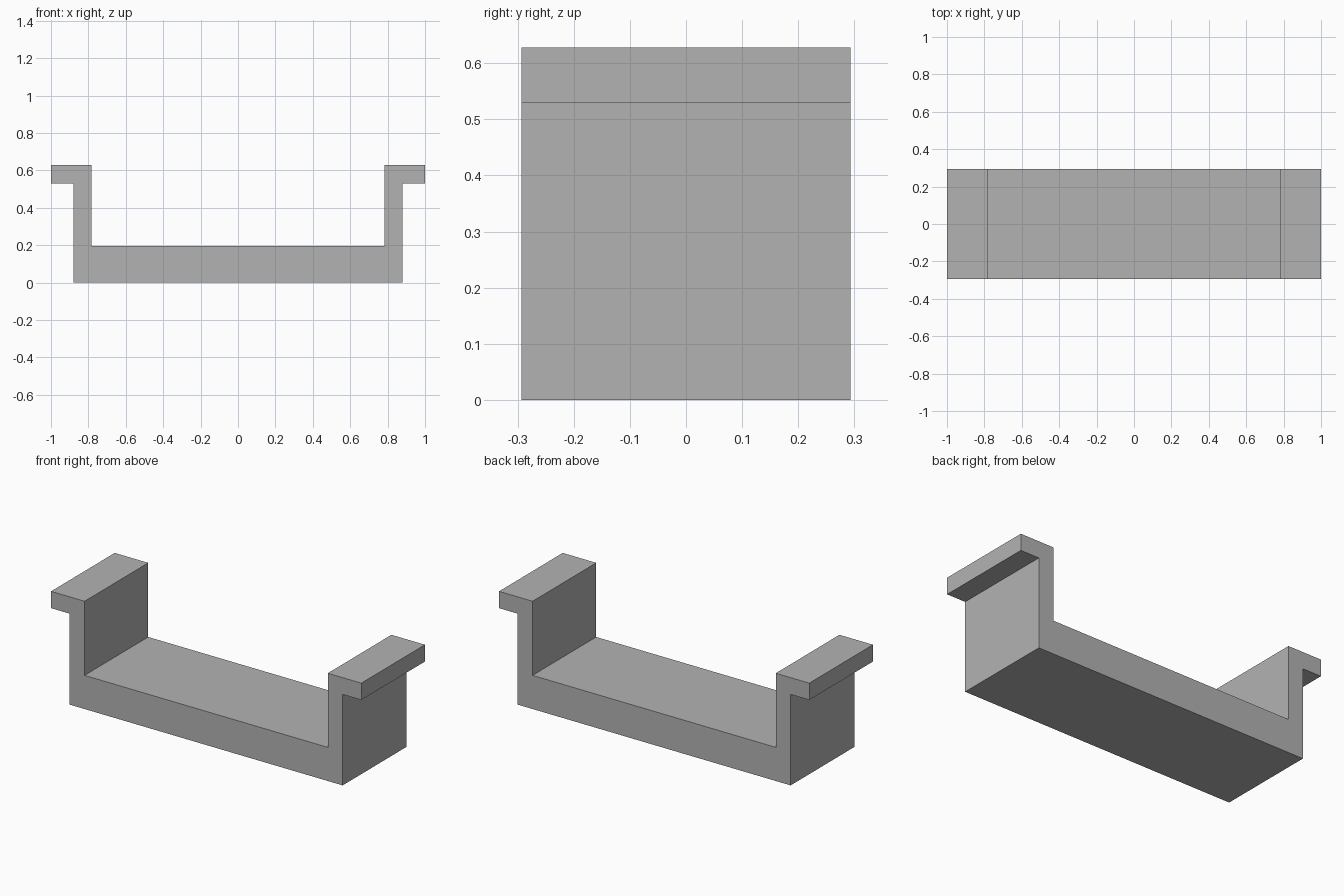
import bpy
import bmesh

cube = bpy.data.objects.get("Cube")
if cube:
    bpy.data.objects.remove(cube, do_unlink=True)

HALF_DEPTH = 0.293

# Single plain grey material
grey = bpy.data.materials.new("plain grey")
grey.use_nodes = True
colour = (0.45, 0.45, 0.45, 1)
grey.diffuse_color = colour
grey.node_tree.nodes["Principled BSDF"].inputs["Base Color"].default_value = colour

# Right half of the bracket outline (x, z), from the base up and around the lip
half = [(0.88, 0), (0.88, 0.53), (1, 0.53), (1, 0.628), (0.784, 0.628), (0.784, 0.196)]
outline = half + [(-x, z) for x, z in reversed(half)]

# Bracket: the mirrored outline extruded from front to back
bm = bmesh.new()
front = bm.faces.new([bm.verts.new((x, -HALF_DEPTH, z)) for x, z in outline])
result = bmesh.ops.extrude_face_region(bm, geom=[front], use_keep_orig=True)
moved = [v for v in result["geom"] if isinstance(v, bmesh.types.BMVert)]
bmesh.ops.translate(bm, verts=moved, vec=(0, 2 * HALF_DEPTH, 0))
bmesh.ops.recalc_face_normals(bm, faces=bm.faces)

mesh = bpy.data.meshes.new("channel_bracket")
bm.to_mesh(mesh)
bm.free()
mesh.materials.append(grey)
bracket = bpy.data.objects.new("channel_bracket", mesh)
bpy.context.collection.objects.link(bracket)
